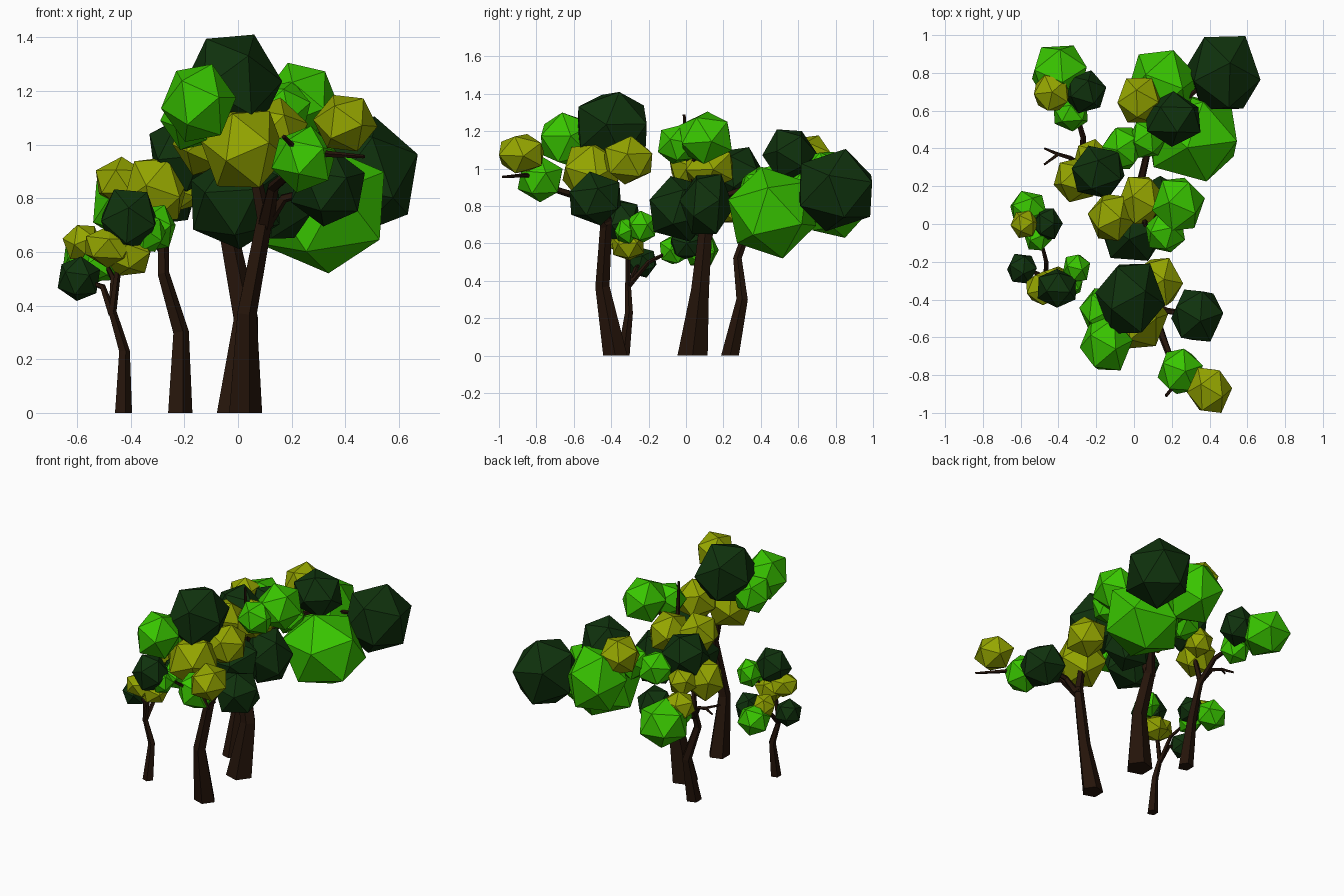
import bpy, bmesh, random
from mathutils import Vector, Euler

random.seed(4)


def material(name, rgb):
    m = bpy.data.materials.new(name)
    m.diffuse_color = (*rgb, 1)
    return m


MATS = {
    'D': material("dark_leaf", (0.005, 0.032, 0.004)),
    'B': material("bright_leaf", (0.04, 0.56, 0.0)),
    'Y': material("yellow_leaf", (0.30, 0.38, 0.0)),
    'K': material("bark", (0.018, 0.007, 0.003)),
}


def finish(bm, name, mat):
    bmesh.ops.recalc_face_normals(bm, faces=bm.faces)
    me = bpy.data.meshes.new(name)
    bm.to_mesh(me)
    bm.free()
    me.materials.append(MATS[mat])
    ob = bpy.data.objects.new(name, me)
    bpy.context.collection.objects.link(ob)


def leaf_clump(name, mat, x, y, z, r, rz=None):
    """Randomly turned icosahedron, fitted to the given half sizes."""
    bm = bmesh.new()
    bmesh.ops.create_icosphere(bm, subdivisions=1, radius=1)
    rot = Euler([random.uniform(0, 6.28) for _ in range(3)]).to_matrix()
    for v in bm.verts:
        v.co = rot @ v.co
    size = (r, r, rz or r)
    ext = [max(abs(v.co[i]) for v in bm.verts) for i in range(3)]
    for v in bm.verts:
        v.co = Vector([v.co[i] / ext[i] * size[i] for i in range(3)]) + Vector((x, y, z))
    finish(bm, name, mat)


def limb(bm, pts, sides):
    """Tapered tube through (x, y, z, radius) points."""
    co = [Vector(p[:3]) for p in pts]
    rings = []
    for i, p in enumerate(pts):
        d = co[min(i + 1, len(co) - 1)] - co[max(i - 1, 0)]
        if i == 0 and p[2] == 0:
            d = Vector((0, 0, 1))        # flat foot on the ground
        q = Vector((0, 0, 1)).rotation_difference(d.normalized())
        ring = []
        for k in range(sides):
            a = Euler((0, 0, k * 6.28319 / sides)).to_matrix() @ Vector((p[3], 0, 0))
            ring.append(bm.verts.new(co[i] + q @ a))
        rings.append(ring)
    for a, b in zip(rings, rings[1:]):
        for k in range(sides):
            n = (k + 1) % sides
            bm.faces.new((a[k], a[n], b[n], b[k]))
    bm.faces.new(rings[0])
    bm.faces.new(rings[-1])


def tree(name, limbs, clumps):
    bm = bmesh.new()
    for pts in limbs:
        limb(bm, pts, 5)
    finish(bm, name + "_trunk", 'K')
    for i, c in enumerate(clumps):
        leaf_clump(f"{name}_leaves_{i + 1}", *c)


# Tall front tree, one long branch reaching forward
tree("front_tree", [
    [(0.022, -0.378, 0, 0.068), (0.03, -0.447, 0.37, 0.040), (0.10, -0.425, 0.74, 0.032)],
    [(0.10, -0.425, 0.70, 0.032), (0.13, -0.54, 0.84, 0.022), (0.19, -0.70, 0.89, 0.018),
     (0.33, -0.85, 0.965, 0.013), (0.47, -0.98, 0.955, 0.007)],
    [(0.23, -0.75, 0.91, 0.013), (0.22, -0.85, 0.98, 0.011), (0.17, -0.91, 1.03, 0.009)],
    [(0.10, -0.43, 0.70, 0.025), (0.17, -0.46, 0.80, 0.018), (0.32, -0.48, 0.84, 0.012)],
    [(0.10, -0.425, 0.70, 0.03), (0.05, -0.44, 0.95, 0.02), (-0.02, -0.40, 1.2, 0.012)],
    [(0.05, -0.44, 0.93, 0.018), (-0.13, -0.6, 1.12, 0.01)],
], [
    ('D', -0.02, -0.395, 1.225, 0.185), ('B', -0.147, -0.635, 1.155, 0.14, 0.145),
    ('Y', 0.13, -0.31, 1.045, 0.13), ('Y', 0.02, -0.50, 0.985, 0.16, 0.145),
    ('D', 0.335, -0.485, 0.84, 0.138, 0.145), ('B', 0.245, -0.78, 0.945, 0.12, 0.125),
    ('Y', 0.40, -0.88, 1.08, 0.12, 0.105), ('B', -0.17, -0.46, 1.10, 0.12),
])

# Broad middle tree with a heavy crown sweeping back
tree("middle_tree", [
    [(-0.01, 0.035, 0, 0.085), (0.025, 0.075, 0.35, 0.050), (-0.04, 0.105, 0.68, 0.038)],
    [(-0.04, 0.105, 0.64, 0.036), (0.04, 0.06, 0.9, 0.022), (0.06, 0.0, 1.1, 0.014),
     (0.06, -0.01, 1.29, 0.008)],
    [(-0.04, 0.105, 0.64, 0.036), (0.03, 0.2, 0.85, 0.022), (0.08, 0.42, 0.93, 0.018),
     (0.2, 0.6, 0.95, 0.014), (0.42, 0.78, 0.9, 0.01)],
    [(0.06, 0.02, 1.0, 0.014), (0.22, 0.1, 1.15, 0.01)],
    [(0.04, 0.06, 0.9, 0.016), (-0.11, 0.04, 1.02, 0.01)],
], [
    ('D', 0.475, 0.80, 0.885, 0.195, 0.22), ('B', 0.31, 0.46, 0.765, 0.235, 0.245),
    ('B', 0.15, 0.73, 0.90, 0.19), ('D', 0.205, 0.555, 1.075, 0.147, 0.135),
    ('Y', 0.03, 0.655, 1.06, 0.118), ('B', 0.235, 0.105, 1.165, 0.14),
    ('B', 0.165, -0.045, 1.13, 0.105), ('Y', 0.04, 0.125, 1.01, 0.125),
    ('Y', -0.12, 0.035, 1.01, 0.125), ('D', -0.01, -0.03, 0.785, 0.165, 0.175),
    ('D', 0.14, 0.11, 0.81, 0.145, 0.16), ('B', -0.06, 0.40, 0.90, 0.11),
    ('B', 0.07, 0.45, 0.92, 0.10),
])

# Back left tree with a bare forked twig
tree("back_left_tree", [
    [(-0.22, 0.235, 0, 0.05), (-0.215, 0.30, 0.30, 0.032), (-0.28, 0.275, 0.52, 0.024),
     (-0.28, 0.31, 0.62, 0.022)],
    [(-0.28, 0.31, 0.60, 0.021), (-0.27, 0.46, 0.70, 0.016), (-0.31, 0.6, 0.75, 0.012),
     (-0.38, 0.78, 0.78, 0.008)],
    [(-0.28, 0.31, 0.60, 0.018), (-0.34, 0.35, 0.69, 0.012), (-0.405, 0.37, 0.71, 0.010),
     (-0.475, 0.40, 0.70, 0.006)],
    [(-0.40, 0.37, 0.71, 0.009), (-0.475, 0.315, 0.73, 0.006)],
    [(-0.28, 0.31, 0.60, 0.02), (-0.25, 0.28, 0.8, 0.014), (-0.2, 0.28, 0.97, 0.008)],
], [
    ('D', -0.19, 0.275, 0.97, 0.14, 0.145), ('Y', -0.305, 0.235, 0.83, 0.12),
    ('Y', -0.225, 0.36, 0.84, 0.09),
    ('Y', -0.435, 0.695, 0.86, 0.095), ('B', -0.395, 0.80, 0.775, 0.145),
    ('B', -0.335, 0.58, 0.74, 0.09), ('D', -0.26, 0.70, 0.82, 0.113),
])

# Small front left tree, second little crown reaching back
tree("small_tree", [
    [(-0.43, -0.335, 0, 0.035), (-0.425, -0.305, 0.23, 0.022), (-0.47, -0.31, 0.38, 0.016)],
    [(-0.47, -0.31, 0.37, 0.016), (-0.505, -0.265, 0.47, 0.012), (-0.59, -0.235, 0.5, 0.007)],
    [(-0.47, -0.31, 0.37, 0.016), (-0.45, -0.31, 0.52, 0.013), (-0.41, -0.33, 0.70, 0.007)],
    [(-0.47, -0.31, 0.37, 0.016), (-0.465, -0.2, 0.50, 0.012), (-0.49, -0.1, 0.55, 0.009),
     (-0.54, 0.05, 0.57, 0.006)],
    [(-0.45, -0.31, 0.52, 0.011), (-0.31, -0.25, 0.68, 0.006)],
], [
    ('D', -0.407, -0.34, 0.72, 0.103, 0.113), ('B', -0.305, -0.235, 0.69, 0.073, 0.085),
    ('D', -0.593, -0.237, 0.50, 0.079, 0.083), ('Y', -0.48, -0.34, 0.62, 0.09, 0.08),
    ('Y', -0.41, -0.31, 0.59, 0.085, 0.08), ('B', -0.34, -0.32, 0.67, 0.07),
    ('B', -0.56, 0.08, 0.565, 0.095, 0.09), ('B', -0.51, -0.065, 0.565, 0.075),
    ('Y', -0.58, 0.0, 0.635, 0.074, 0.065), ('D', -0.46, 0.0, 0.60, 0.083),
])
